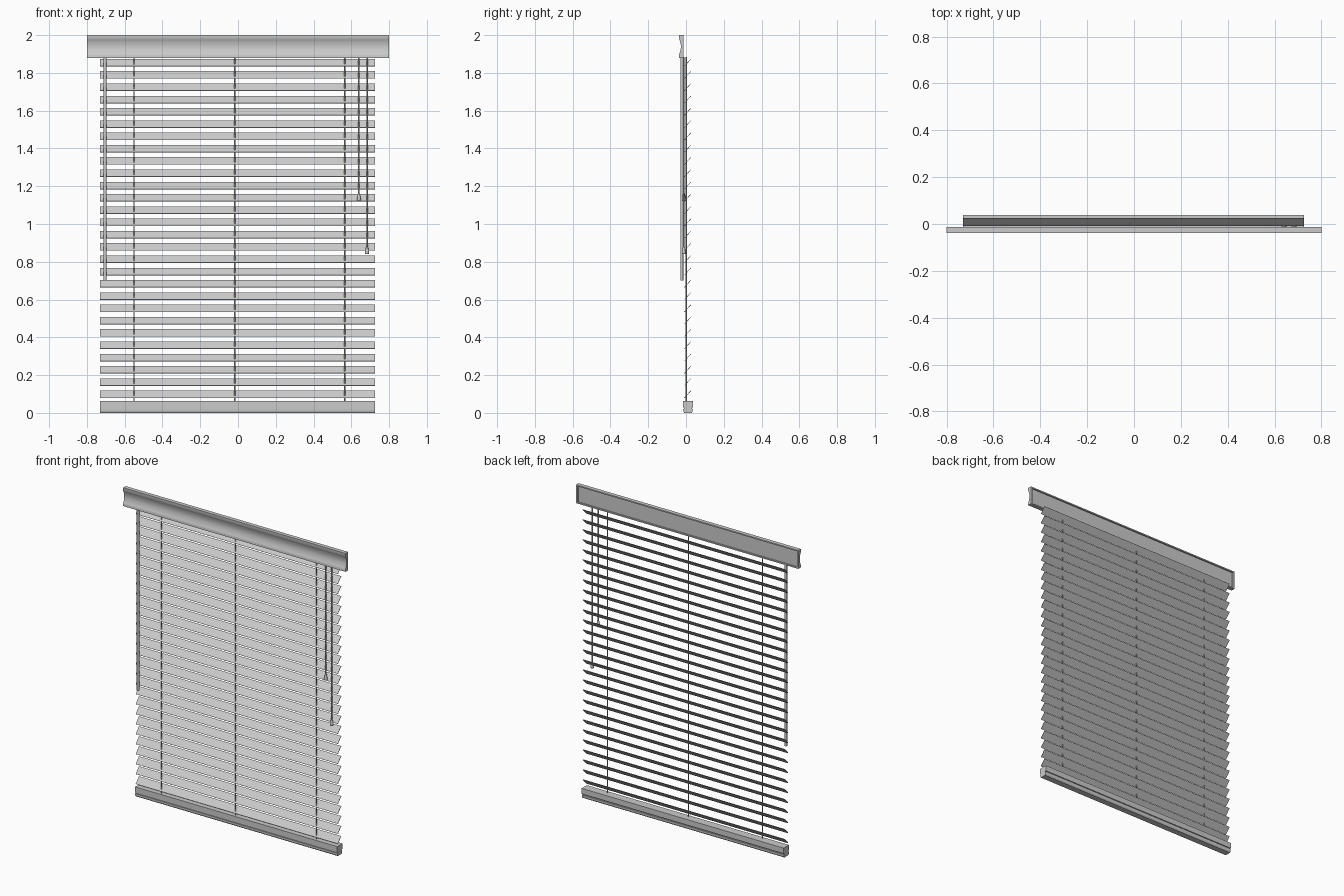
import bpy, bmesh, math

if "Cube" in bpy.data.objects:
    bpy.data.objects.remove(bpy.data.objects["Cube"])


def make_object(name, bm, smooth=False):
    bmesh.ops.recalc_face_normals(bm, faces=bm.faces)
    me = bpy.data.meshes.new(name)
    bm.to_mesh(me)
    bm.free()
    ob = bpy.data.objects.new(name, me)
    bpy.context.collection.objects.link(ob)
    if smooth:
        bpy.ops.object.select_all(action='DESELECT')
        ob.select_set(True)
        bpy.context.view_layer.objects.active = ob
        bpy.ops.object.shade_smooth_by_angle(angle=math.radians(35))
    return ob


def extrude_x(bm, profile, x0, x1):
    """Closed (y, z) profile extruded along x with capped ends."""
    a = [bm.verts.new((x0, y, z)) for y, z in profile]
    b = [bm.verts.new((x1, y, z)) for y, z in profile]
    n = len(profile)
    for i in range(n):
        j = (i + 1) % n
        bm.faces.new((a[i], a[j], b[j], b[i]))
    bm.faces.new(a)
    bm.faces.new(b[::-1])


def lathe_z(bm, x, y, rings, sides):
    """Stack of (radius, z) rings around a vertical axis."""
    loops = [[bm.verts.new((x + r * math.cos(2 * math.pi * k / sides),
                            y + r * math.sin(2 * math.pi * k / sides), z))
              for k in range(sides)] for r, z in rings]
    for lo, hi in zip(loops, loops[1:]):
        for k in range(sides):
            m = (k + 1) % sides
            bm.faces.new((lo[k], lo[m], hi[m], hi[k]))
    bm.faces.new(loops[0][::-1])
    bm.faces.new(loops[-1])


X0, X1 = -0.73, 0.725

# Valance: moulded front with concave middle, hollow back
front = [(-0.038, 1.88), (-0.038, 1.892), (-0.036, 1.9)]
for i in range(9):
    t = i / 8
    front.append((-0.034 + 0.007 * math.sin(math.pi * t), 1.904 + 0.07 * t))
front += [(-0.038, 1.98), (-0.038, 2.0)]
back = [(-0.012, 2.0), (-0.012, 1.992), (-0.021, 1.992),
        (-0.021, 1.888), (-0.012, 1.888), (-0.012, 1.88)]
bm = bmesh.new()
extrude_x(bm, front + back, -0.8, 0.8)
make_object("valance", bm, True)

# Valance end returns closing the hollow back
for s, side in ((-1, "left"), (1, "right")):
    bm = bmesh.new()
    extrude_x(bm, [(-0.021, 1.888), (-0.012, 1.888), (-0.012, 1.992), (-0.021, 1.992)],
              s * 0.8, s * 0.79)
    make_object("valance_return_" + side, bm)

# Tilted slats, low edge to the front
COUNT = 28
ca, sa = math.cos(math.radians(48)), math.sin(math.radians(48))
section = [(-0.0255, -0.0013), (0.0255, -0.0013), (0.0255, 0.0013), (-0.0255, 0.0013)]
for i in range(COUNT):
    zc = 0.098 + i * (1.854 - 0.098) / (COUNT - 1)
    prof = [(0.0085 + u * ca - v * sa, zc + u * sa + v * ca) for u, v in section]
    bm = bmesh.new()
    extrude_x(bm, prof, X0, X1)
    make_object(f"slat_{i + 1}", bm)

# Bottom rail: box with a groove and rounded foot
bm = bmesh.new()
extrude_x(bm, [(-0.016, 0.064), (-0.016, 0.028), (-0.010, 0.028), (-0.010, 0.021),
               (-0.015, 0.021), (-0.014, 0.008), (-0.009, 0.0), (0.030, 0.0),
               (0.035, 0.008), (0.036, 0.021), (0.031, 0.021), (0.031, 0.028),
               (0.038, 0.028), (0.038, 0.064)], X0, X1)
make_object("bottom_rail", bm)

# Ladder cords threaded through the slats
for x, label in ((-0.55, "left"), (-0.017, "middle"), (0.565, "right")):
    bm = bmesh.new()
    lathe_z(bm, x, 0.001, [(0.003, 0.06), (0.003, 1.885)], 8)
    make_object("ladder_cord_" + label, bm, True)

# Tilt wand
bm = bmesh.new()
lathe_z(bm, -0.704, -0.022, [(0.008, 0.70), (0.008, 1.885)], 12)
make_object("tilt_wand", bm, True)

# Pull cords with tassels
for x, zb, label in ((0.64, 1.123, "short"), (0.683, 0.84, "long")):
    bm = bmesh.new()
    lathe_z(bm, x, -0.0125, [(0.004, zb + 0.03), (0.004, 1.885)], 8)
    make_object("pull_cord_" + label, bm, True)
    bm = bmesh.new()
    lathe_z(bm, x, -0.0115, [(0.009, zb), (0.011, zb + 0.004), (0.010, zb + 0.014),
                             (0.007, zb + 0.030), (0.005, zb + 0.038)], 12)
    make_object("tassel_" + label, bm, True)
